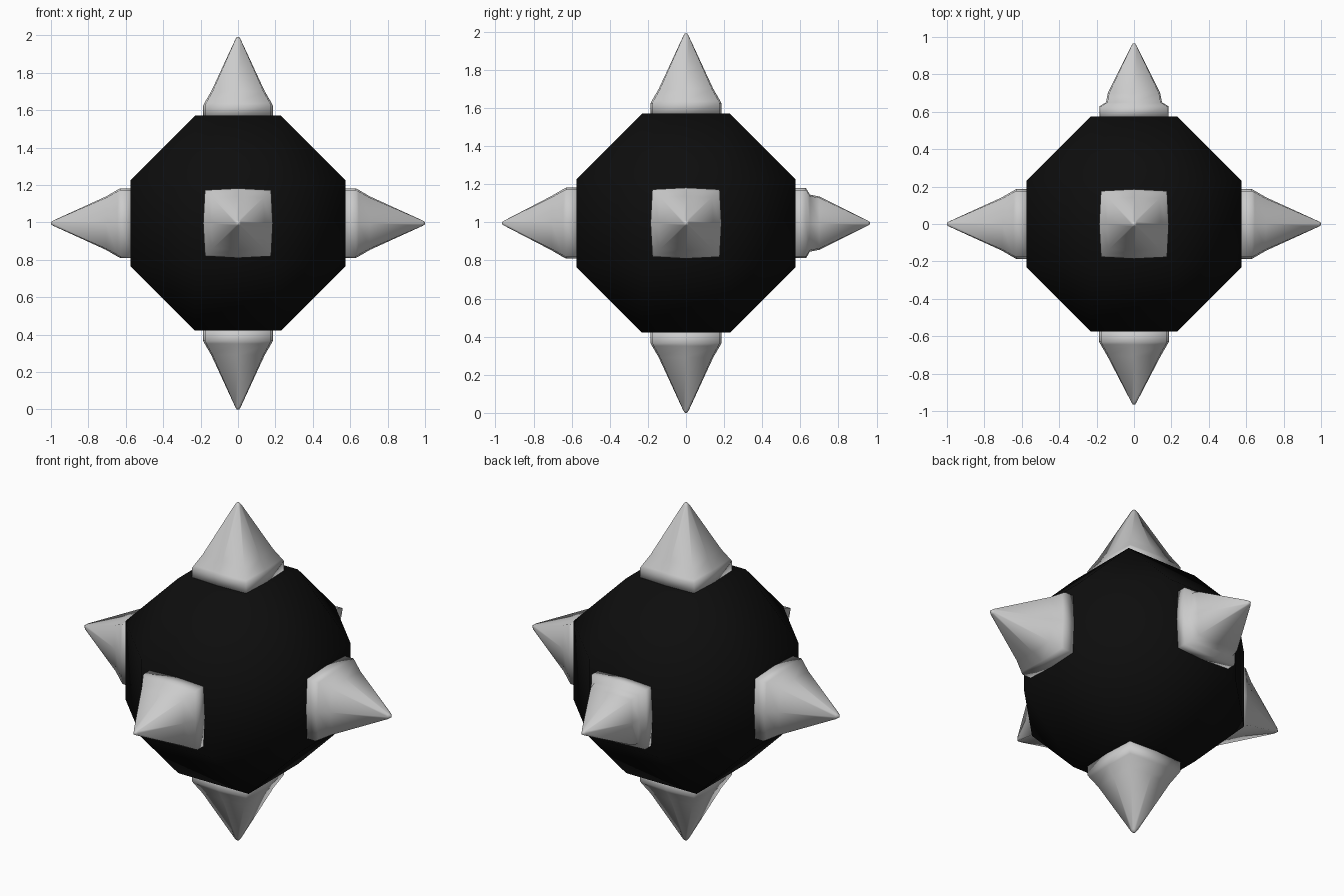
import bpy, bmesh
from mathutils import Vector
from itertools import product

if "Cube" in bpy.data.objects:
    bpy.data.objects.remove(bpy.data.objects["Cube"])

CENTRE = Vector((0, 0, 0.996))


def make_object(name, bm):
    bmesh.ops.recalc_face_normals(bm, faces=bm.faces)
    for f in bm.faces:
        f.smooth = True
    mesh = bpy.data.meshes.new(name)
    bm.to_mesh(mesh)
    bm.free()
    ob = bpy.data.objects.new(name, mesh)
    ob.location = CENTRE
    bpy.context.collection.objects.link(ob)
    return ob


# Body: cube with chamfered edges and corners
def build_body(a=0.23, h=0.575):
    bm = bmesh.new()
    for axis in range(3):
        for s, t, u in product((-1, 1), repeat=3):
            co = [s * a, t * a, u * a]
            co[axis] = h * (s, t, u)[axis]
            bm.verts.new(co)
    bmesh.ops.convex_hull(bm, input=bm.verts)
    bmesh.ops.dissolve_limit(bm, angle_limit=0.02, verts=bm.verts, edges=bm.edges)
    body = make_object("ball_body", bm)
    mat = bpy.data.materials.new("black")
    mat.diffuse_color = (0.004, 0.004, 0.004, 1)
    mat.use_nodes = True
    mat.node_tree.nodes["Principled BSDF"].inputs["Base Color"].default_value = mat.diffuse_color
    body.data.materials.append(mat)


# Spike: slightly bulged square rings lofted along an axis to a blunt tip
SQUARE = [(1, 0), (1, 1), (0, 1), (-1, 1), (-1, 0), (-1, -1), (0, -1), (1, -1)]


def build_spike(name, direction, profile):
    d = Vector(direction)
    q = Vector((0, 0, 1)).rotation_difference(d)
    bm = bmesh.new()
    rings = []
    for r, z in profile:
        ring = []
        for x, y in SQUARE:
            k = r * (0.95 if x and y else 1.0)
            ring.append(bm.verts.new(q @ Vector((x * k, y * k, z))))
        rings.append(ring)
    for lo, hi in zip(rings, rings[1:]):
        for i in range(8):
            j = (i + 1) % 8
            bm.faces.new((lo[i], lo[j], hi[j], hi[i]))
    bm.faces.new(rings[0][::-1])
    bm.faces.new(rings[-1])
    make_object(name, bm)


def plain(tip):
    return [(0.186, 0.565), (0.186, 0.63), (0.178, 0.645), (0.143, 0.705),
            (0.014, tip - 0.012), (0.006, tip)]


def stepped(tip):
    return [(0.184, 0.565), (0.184, 0.63), (0.15, 0.65), (0.14, 0.70),
            (0.014, tip - 0.012), (0.006, tip)]


build_body()
build_spike("right_spike", (1, 0, 0), plain(1.0))
build_spike("left_spike", (-1, 0, 0), plain(1.0))
build_spike("front_spike", (0, -1, 0), plain(0.965))
build_spike("back_spike", (0, 1, 0), stepped(0.965))
build_spike("top_spike", (0, 0, 1), plain(0.995))
build_spike("bottom_spike", (0, 0, -1), plain(0.996))
